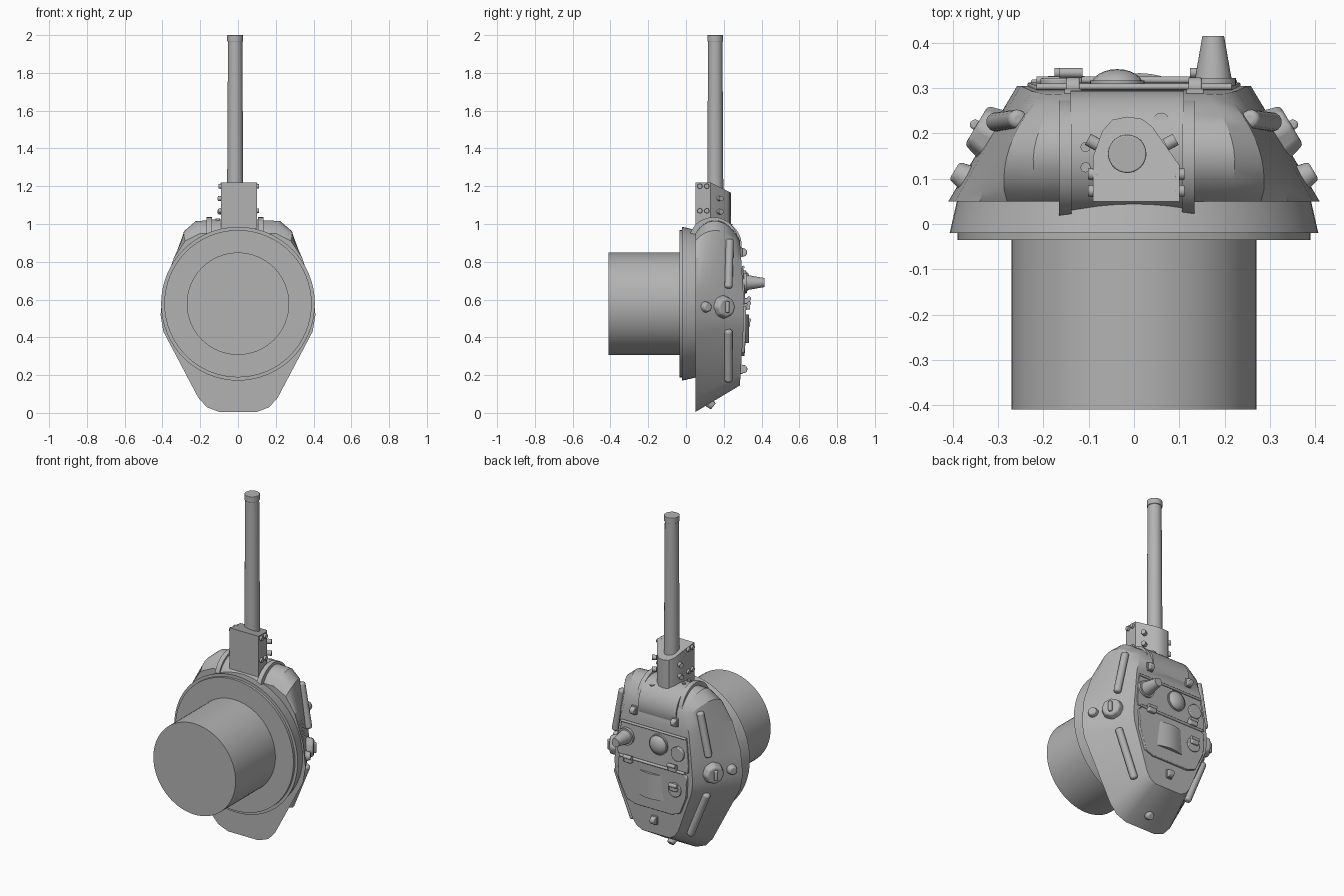
import bpy, bmesh, math
from mathutils import Vector

if "Cube" in bpy.data.objects:
    bpy.data.objects.remove(bpy.data.objects["Cube"], do_unlink=True)

grey = bpy.data.materials.new("steel grey")
grey.use_nodes = True
COLOUR = (0.45, 0.45, 0.45, 1)
grey.diffuse_color = COLOUR
grey.node_tree.nodes["Principled BSDF"].inputs["Base Color"].default_value = COLOUR


def finish(name, bm, bevel=0, segments=3, angle=35):
    bmesh.ops.recalc_face_normals(bm, faces=bm.faces)
    mesh = bpy.data.meshes.new(name)
    bm.to_mesh(mesh)
    bm.free()
    mesh.materials.append(grey)
    obj = bpy.data.objects.new(name, mesh)
    bpy.context.collection.objects.link(obj)
    if bevel:
        mod = obj.modifiers.new("bevel", "BEVEL")
        mod.width, mod.segments, mod.limit_method = bevel, segments, "ANGLE"
    bpy.ops.object.select_all(action="DESELECT")
    obj.select_set(True)
    bpy.context.view_layer.objects.active = obj
    bpy.ops.object.shade_smooth_by_angle(angle=math.radians(angle))
    return obj


def rod(name, start, end, r0, r1=None, sides=32, bevel=0):
    """Cylinder or cone between two points."""
    start, end = Vector(start), Vector(end)
    axis = end - start
    bm = bmesh.new()
    bmesh.ops.create_cone(bm, cap_ends=True, segments=sides, radius1=r0,
                          radius2=r0 if r1 is None else r1, depth=axis.length)
    turn = axis.to_track_quat("Z", "Y").to_matrix().to_4x4()
    bm.transform(turn)
    bmesh.ops.translate(bm, verts=bm.verts, vec=(start + end) / 2)
    return finish(name, bm, bevel)


def box(name, centre, size, bevel=0):
    bm = bmesh.new()
    bmesh.ops.create_cube(bm, size=1)
    bmesh.ops.scale(bm, verts=bm.verts, vec=size)
    bmesh.ops.translate(bm, verts=bm.verts, vec=centre)
    return finish(name, bm, bevel)


def dome(name, centre, size):
    bm = bmesh.new()
    bmesh.ops.create_uvsphere(bm, u_segments=24, v_segments=12, radius=1)
    bmesh.ops.scale(bm, verts=bm.verts, vec=size)
    bmesh.ops.translate(bm, verts=bm.verts, vec=centre)
    return finish(name, bm)


def prism(name, outline, low, high, place, bevel=0):
    """Extrude an outline; place(u, v, h) gives the 3D point."""
    bm = bmesh.new()
    a = [bm.verts.new(place(u, v, low)) for u, v in outline]
    b = [bm.verts.new(place(u, v, high)) for u, v in outline]
    bm.faces.new(a)
    bm.faces.new(b)
    for i in range(len(a)):
        j = (i + 1) % len(a)
        bm.faces.new((a[i], a[j], b[j], b[i]))
    return finish(name, bm, bevel)


def roof_y(z):
    return 0.305 - 0.07 * max(0, abs(z - 0.53) - 0.1)


# Armoured body: half outline at the base and at the roof, plus front bulge
BASE = [(0, .005), (.10, .005), (.165, .03), (.21, .08), (.395, .43), (.41, .52),
        (.395, .66), (.34, .82), (.28, .91), (.20, .95), (0, .95)]
ROOF = [(0, .145), (.09, .145), (.125, .165), (.15, .20), (.25, .46), (.258, .52),
        (.25, .62), (.225, .80), (.20, .88), (.16, .91), (0, .92)]
BULGE = {7: (.015, .02), 8: (.035, .07), 9: (.04, .085), 10: (0, .09)}

bm = bmesh.new()
rings = {1: [], -1: []}
LEVELS = 10
for level in range(LEVELS + 1):
    t = level / LEVELS
    swell = math.sin(math.pi * t) ** 0.75 if 0 < level < LEVELS else 0
    for side in (1, -1):
        row = []
        for i, (b, r) in enumerate(zip(BASE, ROOF)):
            dx, dz = BULGE.get(i, (0, 0))
            x = b[0] + (r[0] - b[0]) * t + dx * swell
            z = b[1] + (r[1] - b[1]) * t + dz * swell
            y = 0.05 + (roof_y(r[1]) - 0.05) * t
            row.append(bm.verts.new((side * x, y, z)))
        rings[side].append(row)
for side in (1, -1):
    for lower, upper in zip(rings[side], rings[side][1:]):
        for i in range(len(BASE) - 1):
            bm.faces.new((lower[i], lower[i + 1], upper[i + 1], upper[i]))
for row in (0, LEVELS):
    left, right = rings[1][row], rings[-1][row]
    for i in range(len(BASE) - 1):
        bm.faces.new((left[i], left[i + 1], right[i + 1], right[i]))
bmesh.ops.remove_doubles(bm, verts=bm.verts, dist=0.0005)
finish("turret_body", bm, angle=28)

# Turning ring and basket
MID = 0.578
rod("collar", (0, -.02, MID), (0, .055, MID), .407, .39, 64)
rod("bearing_ring", (0, -.035, MID), (0, -.02, MID), .39, sides=64)
rod("basket", (0, -.41, MID), (0, -.03, MID), .271, sides=64)

# Gun mount and barrel
GX, GY = -0.015, 0.155
rod("mantlet", (-.14, GY, .885), (.11, GY, .885), .14, sides=48)
for x in (-.152, .12):
    rod("mantlet_strap", (x - .014, .145, .905), (x + .014, .145, .905), .131, sides=48)
HOOD = [(-.09, .05), (.10, .05), (.10, .13), (.04, .215), (.018, .232),
        (-.015, .237), (-.048, .23), (-.07, .205), (-.09, .15)]
prism("gun_housing", HOOD, 0.94, 1.22,
      lambda x, y, h: (x, y, h - (max(0, y - .13) * .5 if h > 1 else 0)))
rod("barrel", (GX, GY, 1.1), (GX, GY, 1.975), .043, .038)
rod("muzzle_ring", (GX, GY, 1.965), (GX, GY, 2.0), .042, bevel=.003)
for x, out in ((-.09, -1), (.10, 1)):
    for z in (1.07, 1.2):
        for y in (.073, .11):
            rod("housing_bolt", (x - out * .01, y, z), (x + out * .012, y, z), .015, .012, 16)
for x, out in ((-.08, -1), (.07, 1)):
    for z in (1.065, 1.135):
        rod("hood_bolt", (x, .175, z), (x + out * .022, .187, z), .014, sides=16)
rod("sight_opening", (.06, .222, .97), (.06, .228, 1.003), .018, sides=16)
for y in (.125, .17):
    rod("mantlet_plug", (-.107, y, .99), (-.107, y, 1.029), .011, sides=16)

# Side wall fittings, the same on both sides
for s in (1, -1):
    rod("grab_bar_front", (s * .308, .225, .66), (s * .255, .232, .92), .021, sides=16, bevel=.012)
    rod("grab_bar_rear", (s * .298, .225, .44), (s * .185, .225, .165), .021, sides=16, bevel=.012)
    normal = Vector((s * .86, .51, 0))
    port = Vector((s * .318, .2, .56))
    rod("port_cover", port - normal * .02, port + normal * .035, .068, .052, 8, bevel=.01)
    tip = port + normal * .038
    rod("port_handle", tip - Vector((0, 0, .03)), tip + Vector((0, 0, .03)), .012, sides=12, bevel=.006)
    plug = Vector((s * .375, .105, .56))
    rod("wall_plug", plug - normal * .01, plug + normal * .025, .031, .022, 24, bevel=.006)
rod("rear_plug", (0, .12, .055), (0, .145, .035), .026, .02, 24, bevel=.005)


# Roof plates
def flat(x, z, h):
    return (x, roof_y(z) + h, z)


def plate(name, half, thick, bevel=.004):
    outline = half + [(-x, z) for x, z in reversed(half)]
    return prism(name, outline, -.01, thick, flat, bevel)


plate("hatch", [(.12, .30), (.175, .32), (.222, .43), (.228, .55), (.21, .565)], .014)
plate("front_roof_plate", [(.232, .575), (.235, .62), (.215, .765)], .008)
rod("hatch_hinge", (-.215, .318, .572), (.215, .318, .572), .008, sides=12)
rod("roof_seam", (-.215, .303, .772), (.215, .303, .772), .007, sides=12)

# Bowed panel in the hatch
bow = [(-.085 + .17 * i / 12, .012 + .018 * math.sin(math.pi * i / 12)) for i in range(13)]
prism("hatch_panel", [(-.085, -.01)] + bow + [(.085, -.01)], .37, .52,
      lambda x, y, z: (x + .012, .303 + y, z))

# Roof fittings
dome("ventilator_dome", (-.037, .305, .695), (.058, .037, .058))
rod("ventilator_rim", (-.037, .30, .695), (-.037, .317, .695), .06)
rod("antenna_base", (.175, .30, .69), (.175, .415, .69), .044, .024)
rod("antenna_foot", (.175, .30, .69), (.175, .322, .69), .05)
rod("roof_cover", (-.165, .30, .675), (-.165, .322, .675), .042, bevel=.004)
rod("periscope_disc", (-.15, .30, .46), (-.15, .327, .46), .042, bevel=.004)
for x, z in ((-.15, .475), (-.14, .59), (.15, .565)):
    box("periscope", (x, .325, z), (.05, .03, .035), .005)
    rod("periscope_hood", (x - .026, .334, z + .015), (x + .026, .334, z + .015), .011, sides=16)

# Lifting eyes
for x, z in ((.135, .85), (-.135, .85), (0, .232)):
    y = roof_y(z)
    rod("lifting_eye", (x - .015, y + .012, z), (x + .015, y + .012, z), .022, sides=20, bevel=.004)
    box("lifting_eye_foot", (x, y + .002, z), (.038, .014, .05), .003)
